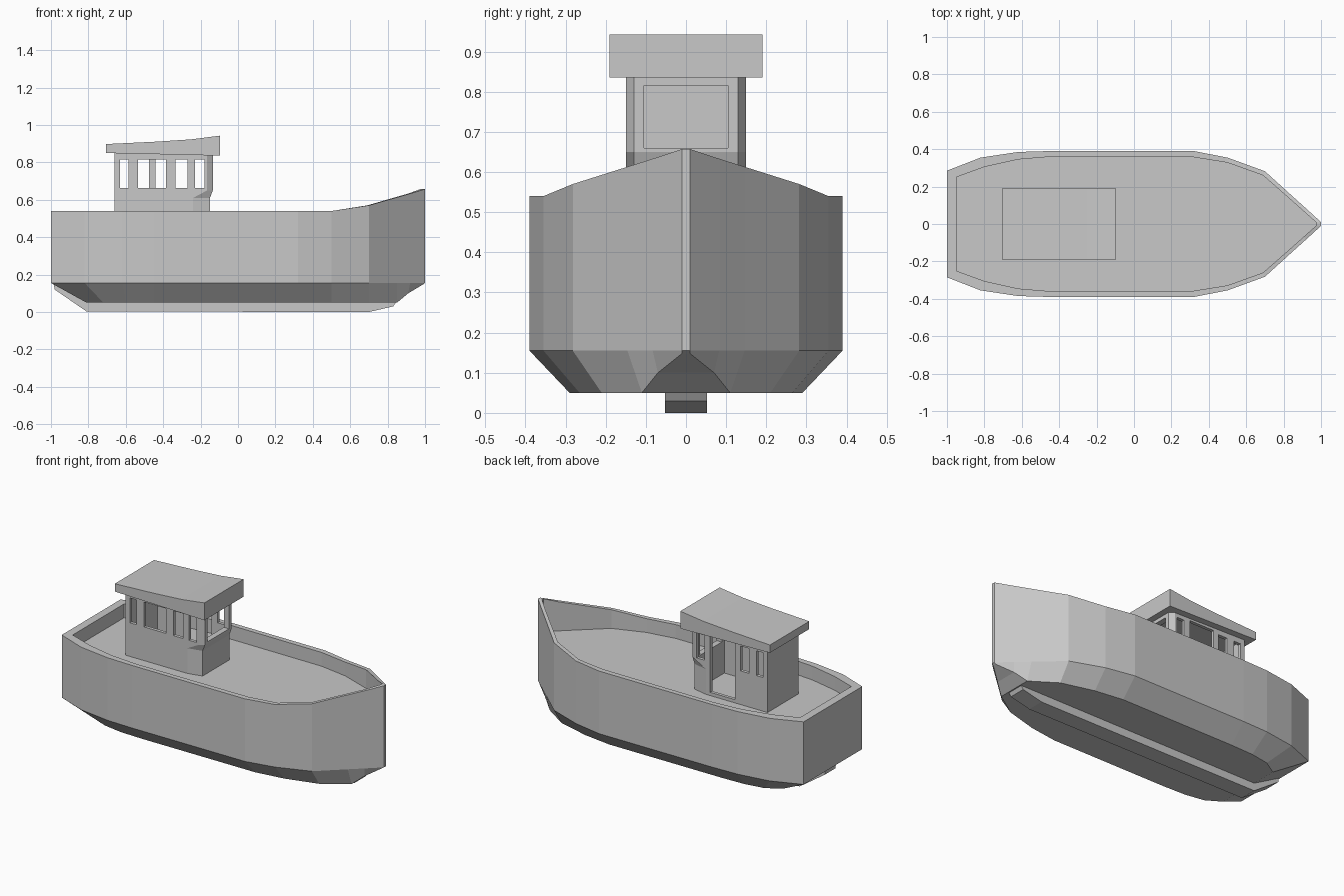
import bpy, bmesh

cube = bpy.data.objects.get("Cube")
if cube:
    bpy.data.objects.remove(cube, do_unlink=True)

GREY = (0.58, 0.58, 0.58, 1)
mat = bpy.data.materials.new("plain_grey")
mat.use_nodes = True
mat.diffuse_color = GREY
mat.node_tree.nodes["Principled BSDF"].inputs["Base Color"].default_value = GREY

CHINE, DECK, SHEER = 0.155, 0.455, 0.54


def make(name, verts, faces):
    bm = bmesh.new()
    vs = [bm.verts.new(v) for v in verts]
    for f in faces:
        bm.faces.new([vs[i] for i in f])
    bmesh.ops.recalc_face_normals(bm, faces=bm.faces)
    mesh = bpy.data.meshes.new(name)
    bm.to_mesh(mesh)
    bm.free()
    mesh.materials.append(mat)
    ob = bpy.data.objects.new(name, mesh)
    bpy.context.collection.objects.link(ob)
    return ob


def loft(name, rings):
    """Closed solid through rings of equal length."""
    n = len(rings[0])
    verts = [v for r in rings for v in r]
    faces = [(k * n + i, k * n + (i + 1) % n, (k + 1) * n + (i + 1) % n, (k + 1) * n + i)
             for k in range(len(rings) - 1) for i in range(n)]
    faces += [tuple(range(n)), tuple(range(len(verts) - n, len(verts)))]
    return make(name, verts, faces)


def extrude_side(name, profile, half):
    """Side profile (x, z) extruded across y."""
    return loft(name, [[(x, y, z) for x, z in profile] for y in (-half, half)])


def box(name, x0, x1, y0, y1, z0, z1):
    return loft(name, [[(x0, y0, z), (x1, y0, z), (x1, y1, z), (x0, y1, z)] for z in (z0, z1)])


# Hull stations: rail x, y, z | bottom x, y, z | inner rail x, y
stations = [
    (-1.0, 0.285, SHEER, -0.81, 0.21, 0.05, -0.95, 0.25),
    (-0.82, 0.355, SHEER, -0.72, 0.265, 0.05, -0.8, 0.305),
    (-0.62, 0.385, SHEER, -0.6, 0.285, 0.05, -0.62, 0.345),
    (-0.45, 0.39, SHEER, -0.45, 0.29, 0.05, -0.44, 0.36),
    (0.32, 0.39, SHEER, 0.32, 0.29, 0.05, 0.32, 0.357),
    (0.5, 0.355, SHEER, 0.5, 0.265, 0.05, 0.5, 0.328),
    (0.7, 0.282, 0.57, 0.7, 0.21, 0.05, 0.69, 0.26),
    (0.85, 0.146, 0.613, 0.85, 0.11, 0.05, 0.84, 0.128),
    (0.92, 0.083, 0.633, 0.91, 0.07, 0.1, 0.91, 0.066),
    (1.0, 0.01, 0.657, 0.99, 0.01, 0.148, 0.975, 0.008),
]
verts, faces = [], []
for x, y, z, bx, by, bz, ix, iy in stations:
    half = [(bx, by, bz), (x, y, CHINE), (x, y, z), (ix, iy, z), (ix, iy, DECK)]
    verts += half + [(a, -b, c) for a, b, c in reversed(half)]
N, last = 10, 10 * (len(stations) - 1)
for k in range(0, last, N):
    for i in range(N):
        j = (i + 1) % N
        faces.append((k + i, k + j, k + N + j, k + N + i))
for k in (0, last):
    for i in range(4):
        faces.append((k + i, k + i + 1, k + N - 2 - i, k + N - 1 - i))
make("hull", verts, faces)

# Keel running under the bottom and up to the stern
extrude_side("keel", [(-0.985, 0.15), (-0.98, 0.12), (-0.81, 0.003), (0.7, 0), (0.83, 0.03),
                      (0.85, 0.06), (-0.8, 0.06)], 0.052)

# Wheelhouse shell with flared, chamfered front


def cabin_ring(z, side_x, front_x):
    half = [(-0.66, 0.15), (side_x, 0.15), (front_x, 0.13)]
    return [(x, y, z) for x, y in half] + [(x, -y, z) for x, y in reversed(half)]


cabin = loft("wheelhouse", [cabin_ring(DECK - 0.01, -0.24, -0.15), cabin_ring(0.61, -0.24, -0.15),
                            cabin_ring(0.65, -0.165, -0.135), cabin_ring(0.86, -0.165, -0.135)])

# Hollow inside and openings
cutters = [box("cut_inside", -0.64, -0.17, -0.13, 0.13, DECK + 0.005, 0.838)]
starboard = [(-0.63, -0.585), (-0.535, -0.385), (-0.335, -0.27), (-0.23, -0.178)]
for x0, x1 in starboard:
    cutters.append(box("cut_right_window", x0, x1, -0.2, -0.1, 0.662, 0.815))
for x0, x1 in (starboard[0], (-0.535, -0.475), starboard[3]):
    cutters.append(box("cut_left_window", x0, x1, 0.1, 0.2, 0.662, 0.815))
cutters.append(box("cut_door", -0.44, -0.27, 0.1, 0.2, 0.475, 0.828))
cutters.append(box("cut_front_window", -0.2, -0.1, -0.105, 0.105, 0.66, 0.815))

for c in cutters:
    m = cabin.modifiers.new(c.name, "BOOLEAN")
    m.operation, m.solver, m.object = "DIFFERENCE", "EXACT", c
bpy.context.view_layer.update()
result = bpy.data.meshes.new_from_object(
    cabin.evaluated_get(bpy.context.evaluated_depsgraph_get()))
cabin.modifiers.clear()
cabin.data = result
for c in cutters:
    bpy.data.objects.remove(c, do_unlink=True)

# Roof rising toward the bow
extrude_side("roof", [(-0.705, 0.85), (-0.095, 0.836), (-0.095, 0.943), (-0.25, 0.923),
                      (-0.45, 0.91), (-0.705, 0.898)], 0.191)
